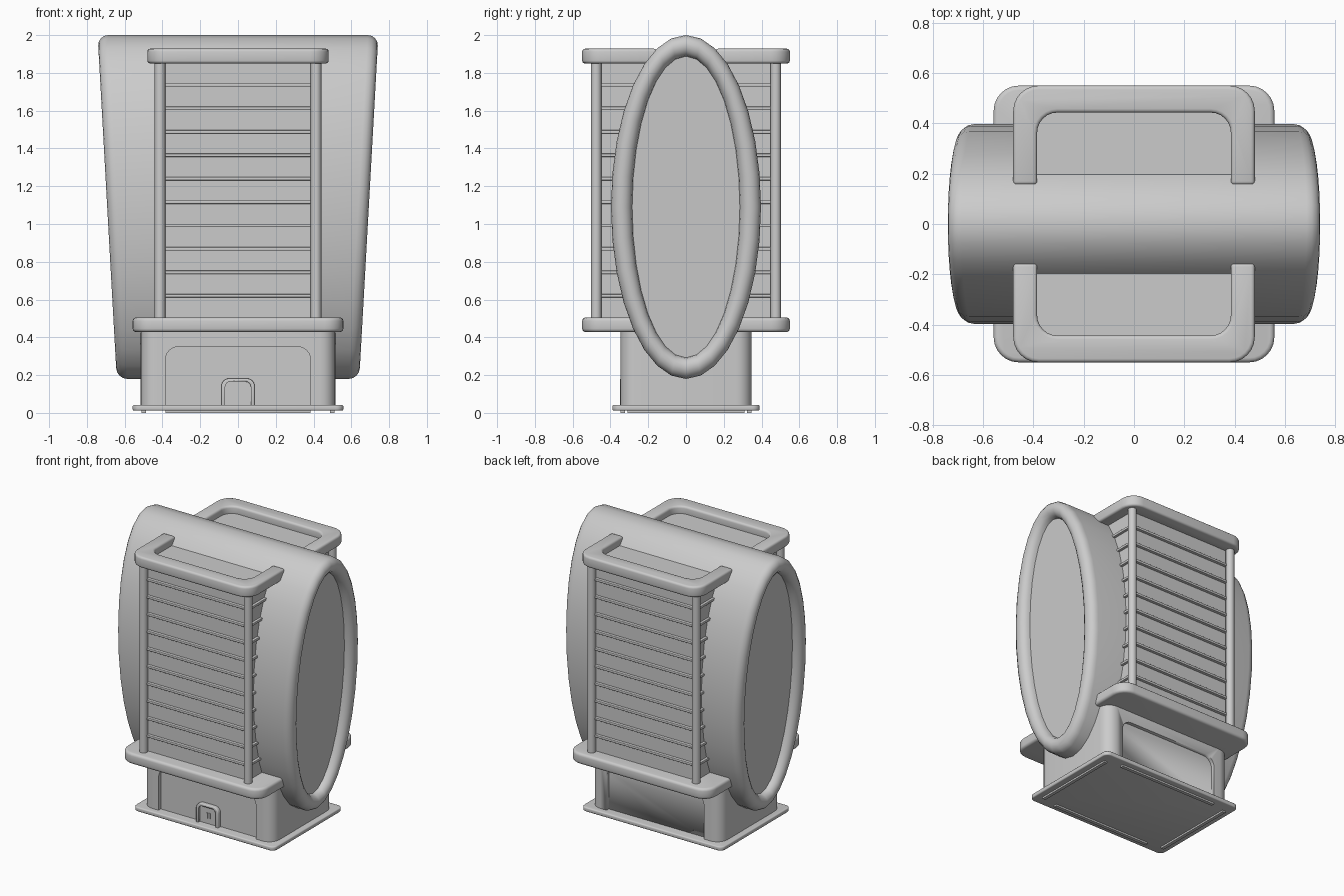
import bpy
import bmesh
from math import sin, cos, pi, radians
from mathutils import Vector

if "Cube" in bpy.data.objects:
    bpy.data.objects.remove(bpy.data.objects["Cube"])

grey = bpy.data.materials.new("plain grey")
grey.use_nodes = True
grey.diffuse_color = (0.6, 0.6, 0.6, 1)
grey.node_tree.nodes["Principled BSDF"].inputs["Base Color"].default_value = (0.6, 0.6, 0.6, 1)


def finish(name, bm, bevel=0):
    bmesh.ops.recalc_face_normals(bm, faces=bm.faces)
    mesh = bpy.data.meshes.new(name)
    bm.to_mesh(mesh)
    bm.free()
    obj = bpy.data.objects.new(name, mesh)
    bpy.context.collection.objects.link(obj)
    mesh.materials.append(grey)
    bpy.ops.object.select_all(action="DESELECT")
    obj.select_set(True)
    bpy.context.view_layer.objects.active = obj
    if bevel:
        mod = obj.modifiers.new("soft edges", "BEVEL")
        mod.width = bevel
        mod.segments = 3
        mod.limit_method = "ANGLE"
        mod.angle_limit = radians(50)
        bpy.ops.object.modifier_apply(modifier=mod.name)
    bpy.ops.object.shade_smooth_by_angle(angle=radians(35))
    return obj


def fillet(corners, steps=6):
    """Outline with right-angled corners (x, y, radius) rounded off."""
    out = []
    for i, (x, y, r) in enumerate(corners):
        p = Vector((x, y))
        if r == 0:
            out.append(p)
            continue
        a = (Vector(corners[i - 1][:2]) - p).normalized()
        b = (Vector(corners[(i + 1) % len(corners)][:2]) - p).normalized()
        for k in range(steps + 1):
            t = k / steps * pi / 2
            out.append(p + r * (a + b) - r * (b * cos(t) + a * sin(t)))
    return out


def prism(name, outline, lo, hi, axis="z", bevel=0):
    """Extrude an outline along z, or along y for an upright (x, z) outline."""
    bm = bmesh.new()
    place = (lambda p, h: (p.x, p.y, h)) if axis == "z" else (lambda p, h: (p.x, h, p.y))
    ends = [[bm.verts.new(place(p, h)) for p in outline] for h in (lo, hi)]
    for ring in ends:
        bm.faces.new(ring)
    n = len(outline)
    for i in range(n):
        j = (i + 1) % n
        bm.faces.new((ends[0][i], ends[0][j], ends[1][j], ends[1][i]))
    return finish(name, bm, bevel)


def slab(w, d, r):
    return fillet([(-w, -d, r), (w, -d, r), (w, d, r), (-w, d, r)])


def arch(w, lo, hi, r):
    return fillet([(-w, lo, 0), (w, lo, 0), (w, hi, r), (-w, hi, r)])


def cut(obj, cutter):
    cutter.hide_render = True
    mod = obj.modifiers.new("cut", "BOOLEAN")
    mod.operation = "DIFFERENCE"
    mod.solver = "EXACT"
    mod.object = cutter
    bpy.context.view_layer.objects.active = obj
    bpy.ops.object.modifier_apply(modifier=mod.name)
    bpy.data.objects.remove(cutter)


# Oval drum with leaning ends, rolled rims and sunken end discs
def drum():
    bm = bmesh.new()
    sides, steps, r = 32, 8, 0.056
    profile = [(r - r * cos(k * pi / steps), r * sin(k * pi / steps) - r) for k in range(steps + 1)]
    stations = [(-1, i, o) for i, o in reversed(profile)] + [(1, i, o) for i, o in profile]
    rings = []
    for side, inset, out in stations:
        ring = []
        for k in range(sides):
            a = 2 * pi * k / sides
            z = 1.09 + (0.91 - inset) * cos(a)
            half = 0.645 + 0.0556 * (z - 0.235)
            ring.append(bm.verts.new((side * (half + out), (0.397 - inset) * sin(a), z)))
        rings.append(ring)
    for p, q in zip(rings, rings[1:]):
        for k in range(sides):
            j = (k + 1) % sides
            bm.faces.new((p[k], p[j], q[j], q[k]))
    bm.faces.new(rings[0])
    bm.faces.new(rings[-1])
    finish("drum", bm)


drum()

# Louvred housing with slats and corner posts
prism("housing", slab(0.4, 0.455, 0), 0.48, 1.875)
for i in range(10):
    z = 0.62 + i * 0.124
    prism("slat", slab(0.418, 0.475, 0.01), z - 0.009, z + 0.009, bevel=0.004)
for sx in (-1, 1):
    for sy in (-1, 1):
        circle = [Vector((sx * 0.413 + 0.028 * cos(k * pi / 8),
                          sy * 0.475 + 0.028 * sin(k * pi / 8))) for k in range(16)]
        prism("corner_post", circle, 0.47, 1.88)

# Open top rails, front and back
for s in (-1, 1):
    rail = [(-0.48, 0.155, 0), (-0.48, 0.55, 0.1), (0.48, 0.55, 0.1), (0.48, 0.155, 0),
            (0.385, 0.155, 0), (0.385, 0.443, 0.08), (-0.385, 0.443, 0.08), (-0.385, 0.155, 0)]
    prism("top_rail", fillet([(x, s * y, r) for x, y, r in rail]), 1.85, 1.928, bevel=0.015)

# Lower ledge
prism("lower_ledge", slab(0.558, 0.55, 0.1), 0.428, 0.505, bevel=0.018)

# Pedestal with a shallow arched recess front and back
pedestal = prism("pedestal", slab(0.515, 0.347, 0.08), 0.03, 0.44)
for s in (-1, 1):
    cut(pedestal, prism("recess_cutter", arch(0.385, 0.02, 0.35, 0.07), s * 0.322, s * 0.4, "y"))

# Socket in the front recess
socket = prism("socket_frame", arch(0.088, 0.035, 0.182, 0.04), -0.35, -0.31, "y", bevel=0.006)
cut(socket, prism("socket_cutter", arch(0.068, 0.02, 0.165, 0.028), -0.4, -0.332, "y"))
for s in (-1, 1):
    pin = fillet([(s * 0.01 - 0.004, 0.08, 0), (s * 0.01 + 0.004, 0.08, 0),
                  (s * 0.01 + 0.004, 0.12, 0), (s * 0.01 - 0.004, 0.12, 0)])
    prism("socket_pin", pin, -0.338, -0.33, "y")

# Base plate with foot strips underneath
prism("base_plate", slab(0.558, 0.39, 0.04), 0.012, 0.042, bevel=0.008)
for s in (-1, 1):
    prism("long_foot", [p + Vector((0, s * 0.335)) for p in slab(0.385, 0.012, 0)], 0, 0.02)
    prism("short_foot", [p + Vector((s * 0.5, 0)) for p in slab(0.012, 0.31, 0)], 0, 0.02)
